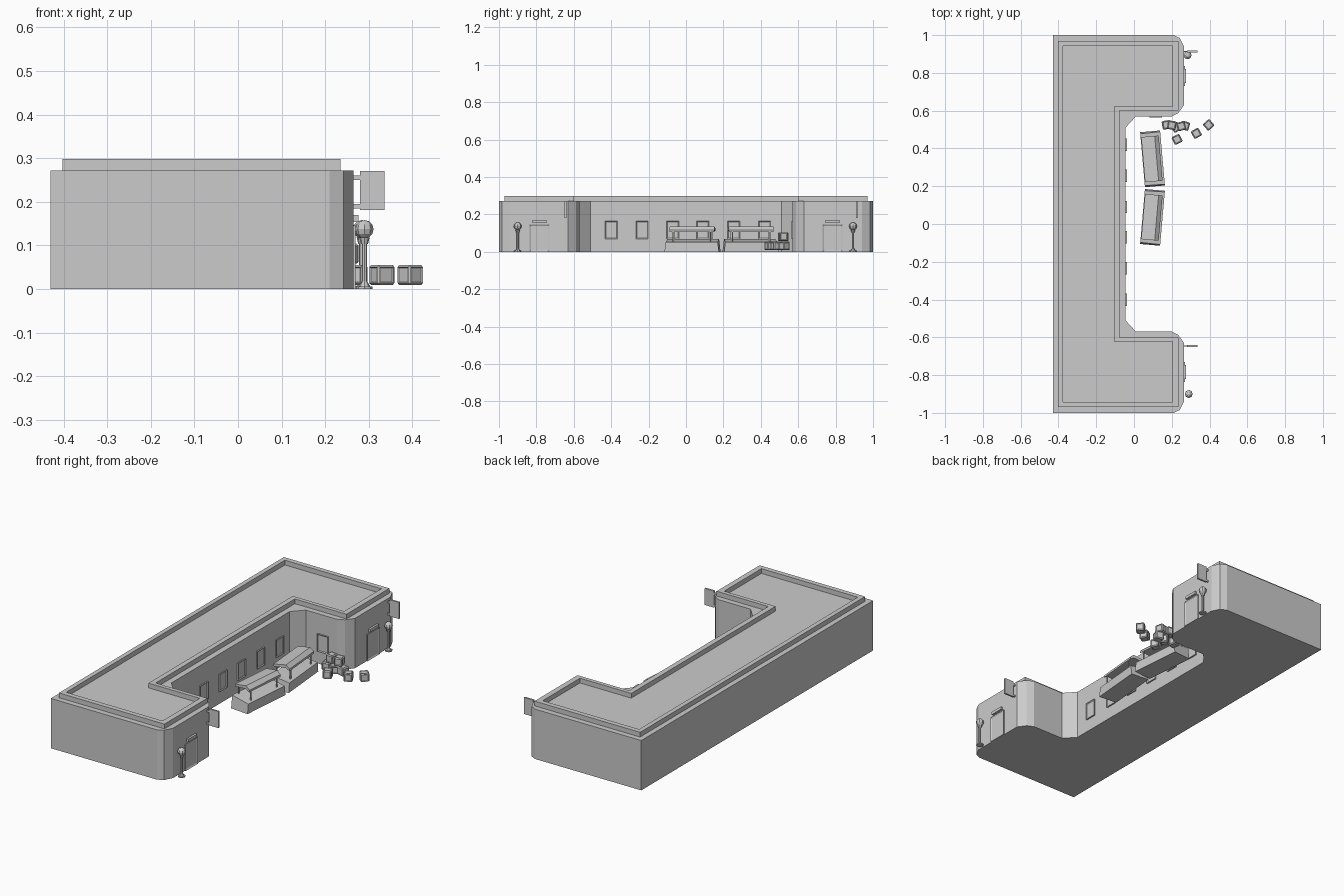
import bpy, bmesh, math
from mathutils import Matrix, Vector

if "Cube" in bpy.data.objects:
    bpy.data.objects.remove(bpy.data.objects["Cube"])


def finish(name, bm, mat=None):
    bmesh.ops.recalc_face_normals(bm, faces=bm.faces[:])
    me = bpy.data.meshes.new(name)
    bm.to_mesh(me)
    bm.free()
    ob = bpy.data.objects.new(name, me)
    bpy.context.collection.objects.link(ob)
    if mat:
        ob.matrix_world = mat
    return ob


def prism(name, pts, z0, z1):
    bm = bmesh.new()
    f = bm.faces.new([bm.verts.new((x, y, z0)) for x, y in pts])
    r = bmesh.ops.extrude_face_region(bm, geom=[f])
    bmesh.ops.translate(bm, vec=(0, 0, z1 - z0),
                        verts=[v for v in r['geom'] if isinstance(v, bmesh.types.BMVert)])
    return finish(name, bm)


def box_bm(size, center=(0, 0, 0)):
    bm = bmesh.new()
    bmesh.ops.create_cube(bm, size=1, matrix=Matrix.Translation(center) @ Matrix.Diagonal((*size, 1)))
    return bm


def box(name, size, center, mat=None):
    return finish(name, box_bm(size, center), mat)


def panel(name, size, center, rot=0, rim=0.007):
    # framed panel whose +x face is recessed
    bm = box_bm(size)
    f = max(bm.faces, key=lambda f: f.calc_center_median().x)
    bmesh.ops.inset_region(bm, faces=[f], thickness=rim, depth=-size[0] * 0.35)
    return finish(name, bm, Matrix.Translation(center) @ Matrix.Rotation(rot, 4, 'Z'))


def mirrored(half):
    return half + [(x, -y) for x, y in reversed(half)]


# C-shaped building body with chamfered corners
prism("building_walls", mirrored([(-0.43, -1), (0.21, -1), (0.242, -0.985), (0.265, -0.94), (0.265, -0.63),
                                  (0.235, -0.588), (0.2, -0.57), (0.01, -0.57), (-0.045, -0.51)]), 0, 0.272)

# parapet rim between outer and inner outline
outer = mirrored([(-0.402, -0.97), (0.235, -0.97), (0.235, -0.6), (-0.077, -0.6)])
inner = mirrored([(-0.377, -0.943), (0.205, -0.943), (0.205, -0.622), (-0.105, -0.622)])
bm = bmesh.new()
rings = [[bm.verts.new((x, y, z)) for x, y in pts]
         for pts, z in ((outer, 0.262), (outer, 0.298), (inner, 0.298), (inner, 0.262))]
for i in range(4):
    a, b = rings[i], rings[(i + 1) % 4]
    for j in range(len(a)):
        k = (j + 1) % len(a)
        bm.faces.new((a[j], a[k], b[k], b[j]))
finish("roof_parapet", bm)

# courtyard windows
for i, y in enumerate((-0.4, -0.235, -0.07, 0.09, 0.255, 0.42)):
    panel(f"courtyard_window_{i}", (0.012, 0.066, 0.095), (-0.044, y, 0.117))
panel("side_window", (0.012, 0.066, 0.095), (0.115, 0.569, 0.117), -math.pi / 2)

# doors, lintels, hanging signs
for tag, s, sy in (("left", -1, -0.645), ("right", 1, 0.913)):
    panel(f"{tag}_door", (0.012, 0.106, 0.146), (0.264, s * 0.784, 0.073), rim=0.01)
    box(f"{tag}_door_lintel", (0.02, 0.075, 0.016), (0.266, s * 0.784, 0.162))
    box(f"{tag}_sign_board", (0.056, 0.01, 0.09), (0.308, sy, 0.226))
    for n, z in (("low", 0.19), ("high", 0.255)):
        box(f"{tag}_sign_bracket_{n}", (0.03, 0.006, 0.01), (0.27, sy, z))


# lamp posts
def lathe(bm, x, y, z0, z1, r0, r1):
    bmesh.ops.create_cone(bm, cap_ends=True, segments=8, radius1=r0, radius2=r1, depth=z1 - z0,
                          matrix=Matrix.Translation((x, y, (z0 + z1) / 2)))


for tag, x, y in (("left", 0.29, -0.9), ("right", 0.284, 0.893)):
    bm = bmesh.new()
    lathe(bm, x, y, 0, 0.006, 0.019, 0.019)
    lathe(bm, x, y, 0.006, 0.018, 0.013, 0.006)
    lathe(bm, x, y, 0.018, 0.105, 0.006, 0.006)
    lathe(bm, x, y, 0.103, 0.118, 0.008, 0.012)
    finish(f"{tag}_lamp_post", bm)
    bm = bmesh.new()
    bmesh.ops.create_uvsphere(bm, u_segments=8, v_segments=6, radius=0.021,
                              matrix=Matrix.Translation((x, y, 0.137)))
    finish(f"{tag}_lamp_globe", bm)


# market stalls: tapered counter, posts, sloped canopy
def side_profile(name, pts, half, taper, mat):
    bm = bmesh.new()
    ends = [[bm.verts.new((x, s * (half - taper * z), z)) for x, z in pts] for s in (-1, 1)]
    for e in ends:
        bm.faces.new(e)
    for j in range(len(pts)):
        k = (j + 1) % len(pts)
        bm.faces.new((ends[0][j], ends[0][k], ends[1][k], ends[1][j]))
    finish(name, bm, mat)


for i, (y, a) in enumerate(((0.345, 5), (0.035, -5))):
    m = Matrix.Translation((0.098, y, 0)) @ Matrix.Rotation(math.radians(a), 4, 'Z')
    side_profile(f"stall_counter_{i}", [(-0.053, 0), (0.053, 0), (0.053, 0.052), (-0.053, 0.07)],
                 0.146, 0.12, m)
    side_profile(f"stall_canopy_{i}", [(-0.05, 0.124), (0.022, 0.136), (0.043, 0.118), (0.043, 0.106),
                                       (0.02, 0.118), (-0.05, 0.112)], 0.12, 0, m)
    for j, (px, py) in enumerate(((-0.043, -0.1), (-0.043, 0.1), (0.036, -0.1), (0.036, 0.1))):
        box(f"stall_post_{i}_{j}", (0.006, 0.006, 0.06), (px, py, 0.085), m)

# crates with recessed sides
crates = [(0.172, 0.525, 0.032, 10), (0.222, 0.512, 0.032, 35), (0.27, 0.52, 0.032, -15),
          (0.228, 0.448, 0.032, 25), (0.33, 0.48, 0.032, 30), (0.395, 0.525, 0.032, 42),
          (0.2, 0.523, 0.081, -8), (0.25, 0.518, 0.081, 15)]
for i, (x, y, z, a) in enumerate(crates):
    bm = box_bm((0.046, 0.046, 0.046))
    bmesh.ops.bevel(bm, geom=bm.edges[:], offset=0.005, segments=1, affect='EDGES')
    big = [f for f in bm.faces if f.calc_area() > 0.001]
    bmesh.ops.inset_individual(bm, faces=big, thickness=0.003, depth=-0.003)
    finish(f"crate_{i}", bm, Matrix.Translation((x, y, z)) @ Matrix.Rotation(math.radians(a), 4, 'Z'))
